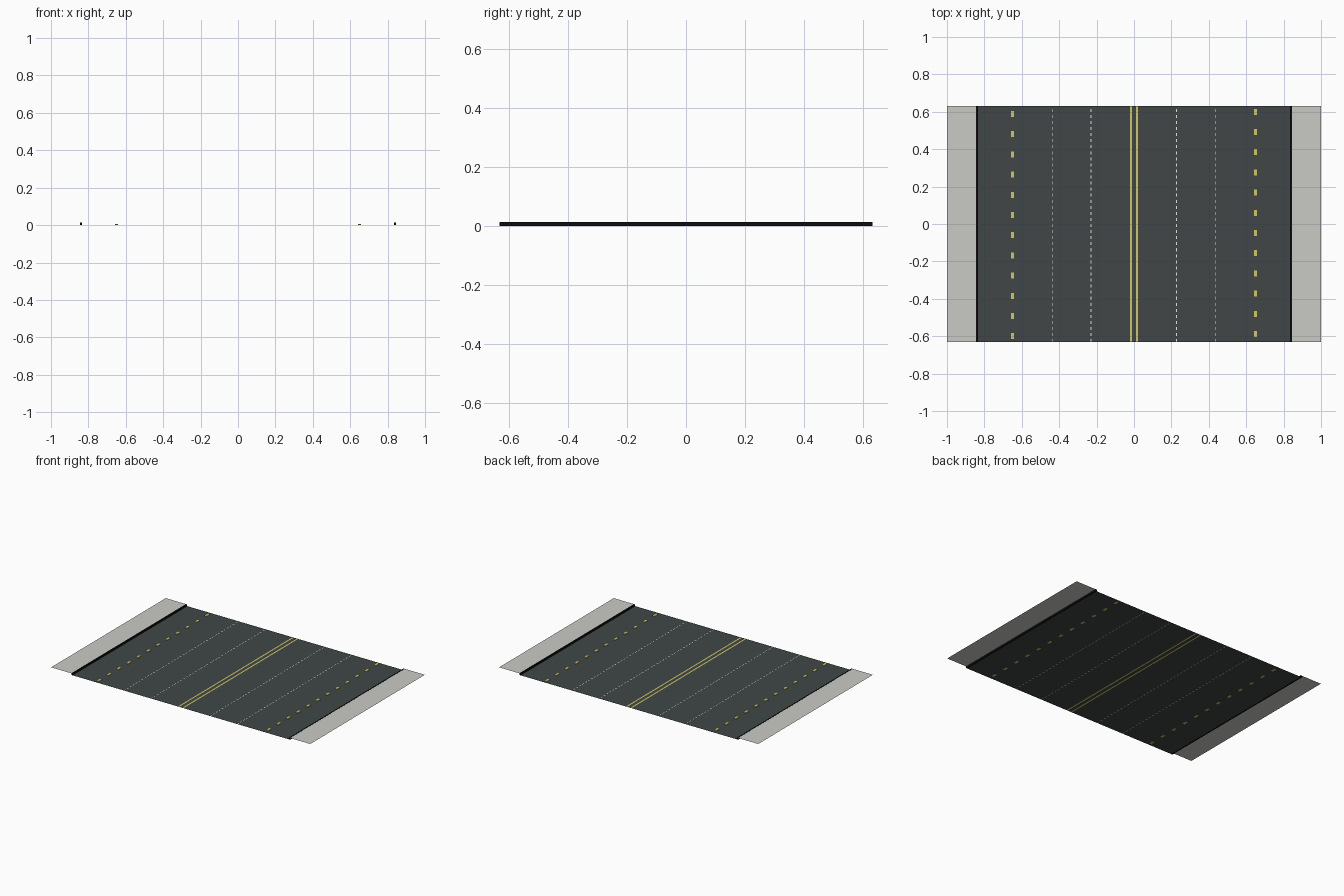
import bpy, bmesh

if "Cube" in bpy.data.objects:
    bpy.data.objects.remove(bpy.data.objects["Cube"])

Y = 0.632          # half length of the road section
ROAD_Z = 0.001
WALK_Z = 0.0125


def mat(name, r, g, b):
    m = bpy.data.materials.new(name)
    m.diffuse_color = (r, g, b, 1)
    m.use_nodes = True
    m.node_tree.nodes["Principled BSDF"].inputs["Base Color"].default_value = m.diffuse_color
    return m


asphalt = mat("asphalt", 0.052, 0.062, 0.062)
concrete = mat("concrete", 0.59, 0.59, 0.56)
yellow = mat("yellow_paint", 0.62, 0.57, 0.13)
white = mat("white_paint", 0.85, 0.85, 0.85)
black = mat("curb_black", 0.004, 0.004, 0.004)


def make(name, bm, mats):
    bmesh.ops.recalc_face_normals(bm, faces=bm.faces)
    me = bpy.data.meshes.new(name)
    bm.to_mesh(me)
    bm.free()
    for m in mats:
        me.materials.append(m)
    ob = bpy.data.objects.new(name, me)
    bpy.context.collection.objects.link(ob)
    return ob


def quad(bm, x0, x1, y0, y1, z, index=0):
    f = bm.faces.new([bm.verts.new(p) for p in
                      ((x0, y0, z), (x1, y0, z), (x1, y1, z), (x0, y1, z))])
    f.material_index = index


def box(bm, x0, x1, y0, y1, z0, z1):
    vs = bmesh.ops.create_cube(bm, size=1)["verts"]
    for v in vs:
        v.co.x = x1 if v.co.x > 0 else x0
        v.co.y = y1 if v.co.y > 0 else y0
        v.co.z = z1 if v.co.z > 0 else z0


# Road surface, split into strips so that the painted lines are cut in
lines = [(-0.437, 0.0045, 1), (-0.229, 0.0045, 1), (-0.017, 0.010, 2),
         (0.017, 0.010, 2), (0.227, 0.0045, 1), (0.437, 0.0045, 1)]
bm = bmesh.new()
x = -0.838
for cx, w, kind in lines:
    quad(bm, x, cx - w / 2, -Y, Y, ROAD_Z)
    x = cx + w / 2
    if kind == 2:                       # solid centre line
        quad(bm, cx - w / 2, x, -Y, Y, ROAD_Z, 2)
    else:                               # dashed lane line
        n = 78
        for i in range(n):
            y = -Y + 2 * Y * i / n
            quad(bm, cx - w / 2, x, y, y + 2 * Y / n, ROAD_Z, (i + 1) % 2)
quad(bm, x, 0.838, -Y, Y, ROAD_Z)
make("road", bm, [asphalt, white, yellow])

for side, label in ((-1, "left"), (1, "right")):
    # Sidewalk
    bm = bmesh.new()
    xs = sorted((side * 0.843, side * 1.0))
    quad(bm, xs[0], xs[1], -Y, Y, WALK_Z)
    make(label + "_sidewalk", bm, [concrete])

    # Curb
    bm = bmesh.new()
    xs = sorted((side * 0.835, side * 0.844))
    box(bm, xs[0], xs[1], -Y, Y, 0, WALK_Z + 0.0005)
    make(label + "_curb", bm, [black])

    # Raised yellow lane markers
    bm = bmesh.new()
    for i in range(12):
        y = (i - 5.5) * 0.108 + side * 0.006
        box(bm, side * 0.65 - 0.008, side * 0.65 + 0.008,
            y - 0.016, y + 0.016, 0, 0.005)
    make(label + "_lane_markers", bm, [yellow])
